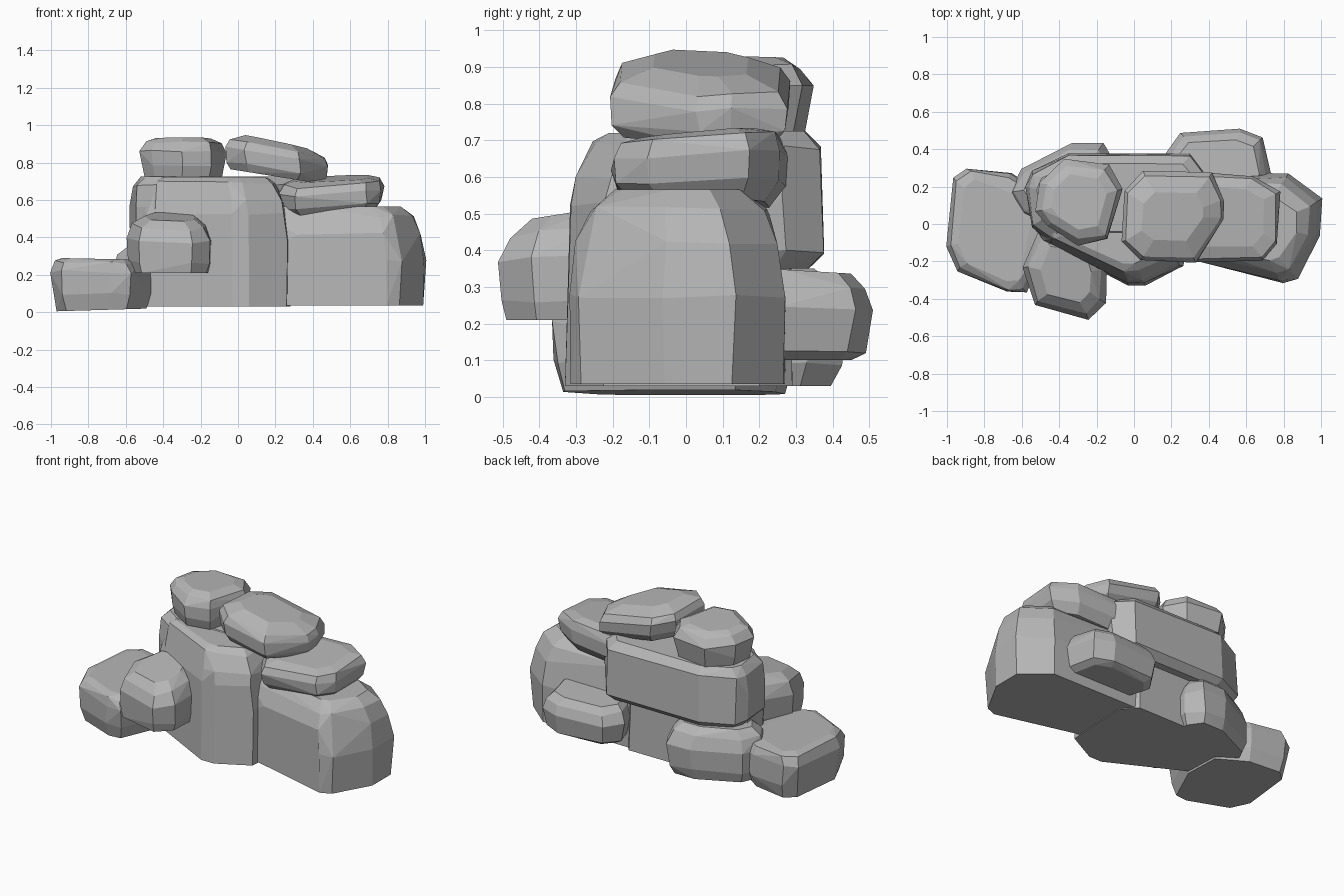
import bpy, bmesh, math, random

random.seed(4)
stone = bpy.data.materials.new("stone grey")
stone.diffuse_color = (0.47, 0.47, 0.47, 1)


def rock(name, outline, z0, z1, profile, low=(0, 0), high=(0, 0), jitter=0.008):
    """Chiselled boulder: hull of stacked, inset copies of a plan outline.
    profile lists (height fraction, inset); low / high are the slopes (x, y)
    of the bottom and the top."""
    xs, ys = [p[0] for p in outline], [p[1] for p in outline]
    cx, cy = (min(xs) + max(xs)) / 2, (min(ys) + max(ys)) / 2
    hx, hy = (max(xs) - min(xs)) / 2, (max(ys) - min(ys)) / 2
    bm = bmesh.new()
    for t, inset in profile:
        for x, y in outline:
            dx, dy = (x - cx) * (1 - inset / hx), (y - cy) * (1 - inset / hy)
            sx = low[0] + (high[0] - low[0]) * t
            sy = low[1] + (high[1] - low[1]) * t
            z = z0 + (z1 - z0) * t + sx * dx + sy * dy
            j = jitter if 0 < t < 1 else 0
            bm.verts.new((cx + dx + random.uniform(-j, j),
                          cy + dy + random.uniform(-j, j),
                          z + random.uniform(-j, j)))
    bmesh.ops.convex_hull(bm, input=bm.verts)
    junk = [v for v in bm.verts if not v.link_faces]
    bmesh.ops.delete(bm, geom=junk, context='VERTS')
    bmesh.ops.dissolve_limit(bm, angle_limit=math.radians(7), verts=bm.verts, edges=bm.edges)
    bmesh.ops.recalc_face_normals(bm, faces=bm.faces)
    me = bpy.data.meshes.new(name)
    bm.to_mesh(me)
    bm.free()
    me.materials.append(stone)
    ob = bpy.data.objects.new(name, me)
    bpy.context.collection.objects.link(ob)
    return ob


# tall central mass
rock("central_rock",
     [(-0.55, 0.0), (-0.49, -0.09), (-0.03, -0.33), (0.06, -0.33), (0.26, -0.225),
      (0.28, 0.2), (0.2, 0.29), (-0.3, 0.29), (-0.55, 0.15)], 0.03, 0.72,
     [(0, 0.0), (0.5, 0.0), (0.72, 0.01), (0.83, 0.035), (0.96, 0.075), (1, 0.12)])
# upper left part, overhanging slightly at the back
rock("back_slab",
     [(-0.58, 0.2), (-0.55, -0.02), (-0.45, -0.1), (0.1, -0.1), (0.37, 0.1),
      (0.39, 0.27), (0.31, 0.38), (-0.36, 0.385), (-0.55, 0.28)], 0.35, 0.725,
     [(0, 0.05), (0.12, 0.005), (0.55, 0.005), (0.88, 0.015), (1, 0.06)])
# broad right mass
rock("right_rock",
     [(0.1, -0.14), (0.31, -0.205), (0.8, -0.325), (0.87, -0.295), (1.0, -0.06),
      (1.0, 0.13), (0.83, 0.275), (0.2, 0.28), (0.05, 0.1)], 0.035, 0.565,
     [(0, 0.01), (0.45, 0.0), (0.72, 0.03), (0.9, 0.065), (1, 0.13)])
# low rock at the far left
rock("left_rock",
     [(-1.0, -0.12), (-0.94, -0.25), (-0.67, -0.365), (-0.58, -0.36), (-0.46, -0.1),
      (-0.47, 0.15), (-0.66, 0.27), (-0.89, 0.3), (-0.96, 0.24)], 0.012, 0.285,
     [(0, 0.03), (0.3, 0.005), (0.75, 0.0), (0.93, 0.02), (1, 0.06)],
     low=(0.03, 0), high=(-0.02, 0))
# small boulder in front
rock("front_boulder",
     [(-0.59, -0.23), (-0.53, -0.44), (-0.24, -0.51), (-0.15, -0.42), (-0.14, -0.24),
      (-0.2, -0.06), (-0.5, -0.03)], 0.21, 0.51,
     [(0, 0.02), (0.2, 0.005), (0.6, 0.0), (0.85, 0.03), (1, 0.09)], high=(0, 0.16))
# low rocks at the back
rock("back_right_rock",
     [(0.17, 0.38), (0.25, 0.49), (0.57, 0.51), (0.69, 0.46), (0.73, 0.25),
      (0.62, 0.1), (0.25, 0.12)], 0.10, 0.345,
     [(0, 0.06), (0.1, 0.02), (0.6, 0.0), (0.85, 0.02), (1, 0.06)], high=(0, -0.06))
rock("back_left_rock",
     [(-0.67, 0.16), (-0.61, 0.29), (-0.33, 0.43), (-0.17, 0.43), (-0.1, 0.33),
      (-0.12, 0.1), (-0.5, 0.0), (-0.6, 0.04)], 0.03, 0.35,
     [(0, 0.035), (0.2, 0.01), (0.6, 0.0), (0.85, 0.03), (1, 0.08)])
# capping stones
rock("top_left_stone",
     [(-0.52, 0.07), (-0.5, 0.22), (-0.37, 0.345), (-0.14, 0.31), (-0.065, 0.19),
      (-0.14, -0.08), (-0.3, -0.11), (-0.46, -0.01)], 0.725, 0.93,
     [(0, 0.02), (0.25, 0.005), (0.65, 0.0), (0.88, 0.03), (1, 0.08)],
     high=(0, -0.03))
rock("top_middle_stone",
     [(-0.07, -0.1), (0.04, -0.19), (0.33, -0.2), (0.48, 0.03), (0.48, 0.13),
      (0.42, 0.27), (0.05, 0.28), (-0.05, 0.17)], 0.725, 0.91,
     [(0, 0.03), (0.2, 0.005), (0.6, 0.0), (0.8, 0.02), (1, 0.11)],
     low=(-0.16, 0), high=(-0.21, -0.03))
rock("right_slab",
     [(0.22, -0.06), (0.3, -0.2), (0.69, -0.2), (0.77, -0.1), (0.775, 0.18),
      (0.63, 0.26), (0.3, 0.28), (0.22, 0.15)], 0.525, 0.715,
     [(0, 0.05), (0.25, 0.01), (0.65, 0.0), (0.9, 0.02), (1, 0.08)],
     low=(0.07, 0), high=(0.05, 0.09))
